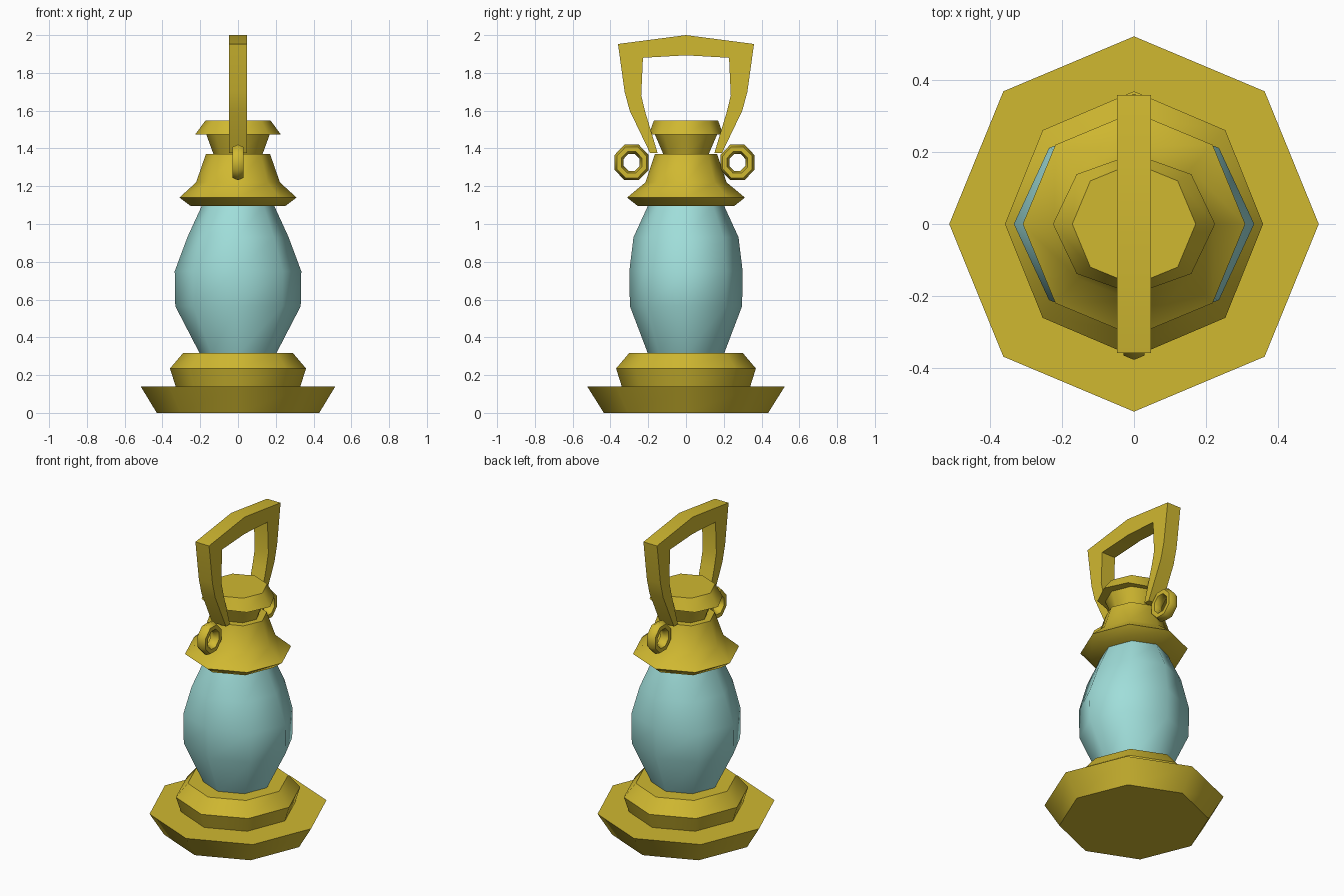
import bpy, bmesh, math
from mathutils import Vector

if "Cube" in bpy.data.objects:
    bpy.data.objects.remove(bpy.data.objects["Cube"])


def material(name, rgb):
    m = bpy.data.materials.new(name)
    m.diffuse_color = (*rgb, 1)
    m.use_nodes = True
    m.node_tree.nodes["Principled BSDF"].inputs["Base Color"].default_value = m.diffuse_color
    return m


gold = material("gold_metal", (0.63, 0.48, 0.03))
aqua = material("aqua_glass", (0.35, 0.73, 0.70))


def finish(name, bm, mat, angle=50):
    bmesh.ops.recalc_face_normals(bm, faces=bm.faces)
    me = bpy.data.meshes.new(name)
    bm.to_mesh(me)
    bm.free()
    ob = bpy.data.objects.new(name, me)
    bpy.context.collection.objects.link(ob)
    me.materials.append(mat)
    bpy.ops.object.select_all(action='DESELECT')
    ob.select_set(True)
    bpy.context.view_layer.objects.active = ob
    bpy.ops.object.shade_smooth_by_angle(angle=math.radians(angle))
    return ob


def lathe(name, profile, mat, sides=8):
    """Stack of (rx, ry, z) rings with corners on the axes, capped at both ends."""
    bm = bmesh.new()
    rings = []
    for rx, ry, z in profile:
        rings.append([bm.verts.new((rx * math.cos(2 * math.pi * i / sides),
                                    ry * math.sin(2 * math.pi * i / sides), z))
                      for i in range(sides)])
    for a, b in zip(rings, rings[1:]):
        for i in range(sides):
            j = (i + 1) % sides
            bm.faces.new((a[i], a[j], b[j], b[i]))
    bm.faces.new(rings[0])
    bm.faces.new(rings[-1])
    return finish(name, bm, mat)


# stepped base
lathe("base", [(0.43, 0.435, 0), (0.515, 0.523, 0.14), (0.33, 0.34, 0.14),
               (0.36, 0.37, 0.235), (0.29, 0.30, 0.318)], gold)

# glass globe
lathe("glass_globe", [(0.20, 0.20, 0.31), (0.332, 0.297, 0.565), (0.335, 0.30, 0.75),
                      (0.268, 0.278, 0.93), (0.19, 0.20, 1.10)], aqua)

# cap, neck and chimney rim
lathe("cap", [(0.25, 0.255, 1.095), (0.31, 0.312, 1.14), (0.222, 0.215, 1.22),
              (0.17, 0.165, 1.37), (0.13, 0.12, 1.37), (0.168, 0.165, 1.475),
              (0.226, 0.196, 1.475), (0.172, 0.17, 1.548)], gold)

# carrying handle: outer and inner outline of one half, mirrored in y
outer = [(0.19, 1.375), (0.298, 1.60), (0.325, 1.70), (0.36, 1.953), (0, 2.0)]
inner = [(0.15, 1.375), (0.215, 1.59), (0.237, 1.68), (0.228, 1.88), (0, 1.893)]
outer += [(-y, z) for y, z in outer[-2::-1]]
inner += [(-y, z) for y, z in inner[-2::-1]]
bm = bmesh.new()
sections = [[bm.verts.new((x, *p)) for x, p in
             ((-0.048, o), (0.048, o), (0.048, i), (-0.048, i))]
            for o, i in zip(outer, inner)]
for a, b in zip(sections, sections[1:]):
    for i in range(4):
        j = (i + 1) % 4
        bm.faces.new((a[i], a[j], b[j], b[i]))
bm.faces.new(sections[0])
bm.faces.new(sections[-1])
finish("carrying_handle", bm, gold)

# side rings lying in the yz plane
for name, cy in (("back_ring", 0.272), ("front_ring", -0.288)):
    bm = bmesh.new()
    n, m = 8, 6
    grid = []
    for i in range(n):
        a = 2 * math.pi * (i + 0.5) / n
        row = []
        for k in range(m):
            b = 2 * math.pi * k / m
            r = 0.072 + 0.026 * math.cos(b)
            row.append(bm.verts.new((0.034 * math.sin(b), cy + r * math.cos(a),
                                     1.326 + 1.04 * r * math.sin(a))))
        grid.append(row)
    for i in range(n):
        for k in range(m):
            p, q = grid[i], grid[(i + 1) % n]
            l = (k + 1) % m
            bm.faces.new((p[k], q[k], q[l], p[l]))
    finish(name, bm, gold, 65)
